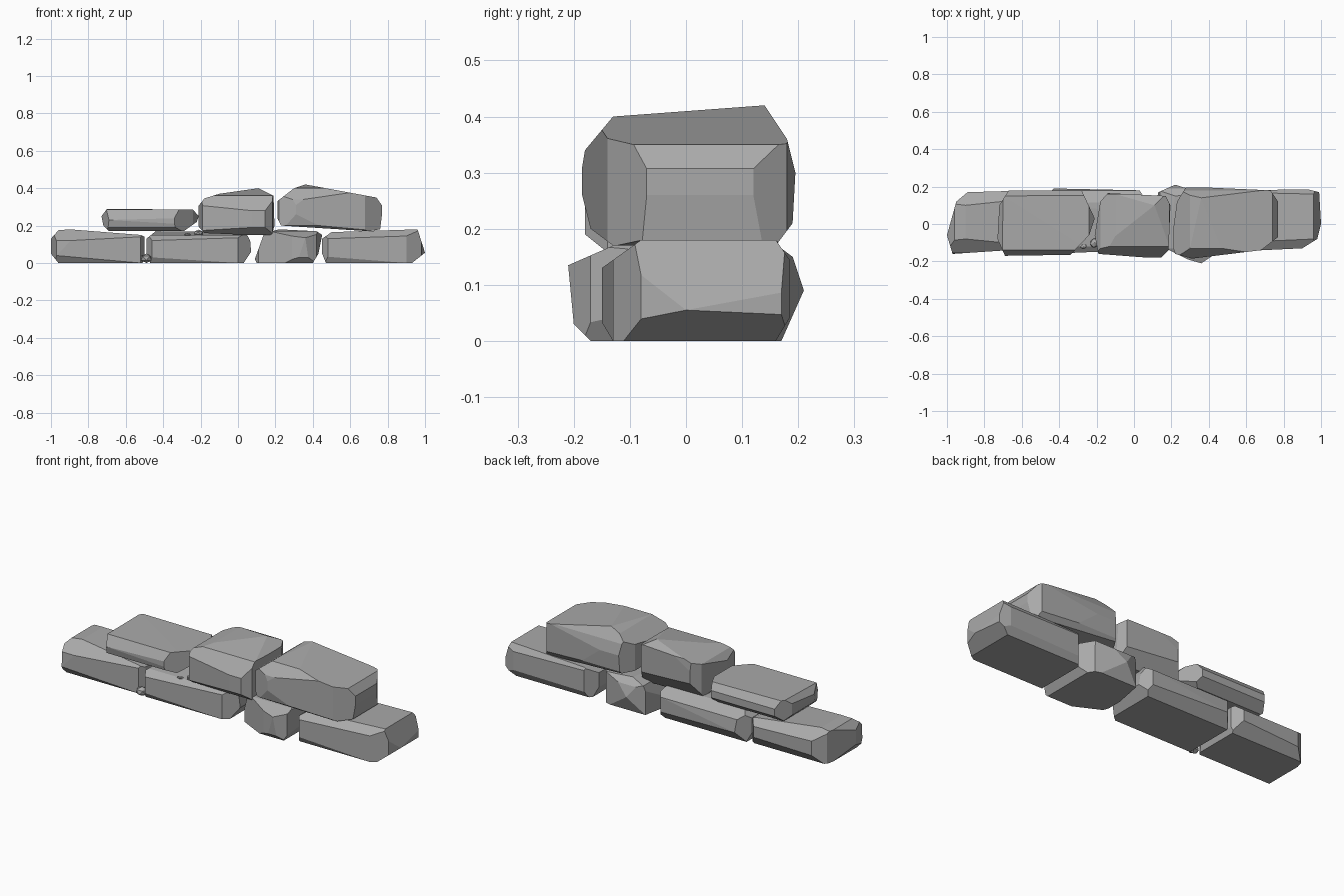
import bpy
import bmesh
from math import radians
from mathutils import Vector, Matrix

if "Cube" in bpy.data.objects:
    bpy.data.objects.remove(bpy.data.objects["Cube"], do_unlink=True)

# One grey for the whole wall
stone_grey = bpy.data.materials.new("stone grey")
stone_grey.use_nodes = True
grey = (.4, .4, .4, 1)
stone_grey.diffuse_color = grey
stone_grey.node_tree.nodes["Principled BSDF"].inputs["Base Color"].default_value = grey


def finish(name, bm):
    """Turn a bmesh into a flat shaded grey object."""
    bmesh.ops.recalc_face_normals(bm, faces=bm.faces)
    mesh = bpy.data.meshes.new(name)
    bm.to_mesh(mesh)
    bm.free()
    mesh.materials.append(stone_grey)
    obj = bpy.data.objects.new(name, mesh)
    bpy.context.scene.collection.objects.link(obj)
    return obj


def chisel(bm, outline, axes):
    """Cut away everything outside a convex outline drawn on two axes."""
    u, v = axes
    centre = [sum(p[i] for p in outline) / len(outline) for i in (0, 1)]
    for a, b in zip(outline, outline[1:] + outline[:1]):
        point, normal = Vector(), Vector()
        point[u], point[v] = a
        normal[u], normal[v] = b[1] - a[1], a[0] - b[0]
        outward = normal[u] * (a[0] - centre[0]) + normal[v] * (a[1] - centre[1])
        if outward < 0:
            normal.negate()
        cut = bmesh.ops.bisect_plane(
            bm, geom=bm.verts[:] + bm.edges[:] + bm.faces[:], dist=.0001,
            plane_co=point, plane_no=normal.normalized(), clear_outer=True)
        rim = [e for e in cut["geom_cut"] if isinstance(e, bmesh.types.BMEdge)]
        open_rim = [e for e in rim if e.is_valid and e.is_boundary]
        if open_rim:
            bmesh.ops.holes_fill(bm, edges=open_rim, sides=0)


def stone(name, front, plan, side):
    """Carve a block to its front (x, z), plan (x, y) and side (y, z) outlines."""
    bm = bmesh.new()
    bmesh.ops.create_cube(bm, size=4)
    chisel(bm, front, (0, 2))
    chisel(bm, plan, (0, 1))
    chisel(bm, side, (1, 2))
    bmesh.ops.remove_doubles(bm, verts=bm.verts, dist=.002)
    return finish(name, bm)


def pebble(name, place, size, turn):
    """Small angular chip of stone."""
    bm = bmesh.new()
    bmesh.ops.create_icosphere(bm, subdivisions=1, radius=1)
    shape = (Matrix.Translation(place) @ Matrix.Rotation(radians(turn), 4, "Z")
             @ Matrix.Diagonal((*size, 1)))
    bmesh.ops.transform(bm, matrix=shape, verts=bm.verts)
    return finish(name, bm)


# Lower course
stone("lower_right_end_stone",
      front=[(-1, .05), (-.96, 0), (-.51, 0), (-.5, .03), (-.5, .14),
             (-.52, .15), (-.9, .18), (-.96, .175), (-1, .13)],
      plan=[(-1, -.06), (-.97, -.16), (-.52, -.13), (-.49, -.08), (-.49, .12),
            (-.54, .18), (-.89, .17), (-.95, .12)],
      side=[(-.13, 0), (-.16, .04), (-.155, .12), (-.08, .18), (.1, .18),
            (.18, .12), (.18, .06), (.13, 0)])

stone("lower_right_inner_stone",
      front=[(-.49, .05), (-.47, 0), (.03, 0), (.07, .06), (.065, .12),
             (.04, .165), (-.44, .17), (-.49, .13)],
      plan=[(-.49, -.1), (-.46, -.16), (0, -.14), (.07, -.08), (.07, .12),
            (.03, .18), (-.43, .19), (-.49, .12)],
      side=[(-.14, 0), (-.16, .03), (-.16, .12), (-.12, .15), (.11, .17),
            (.18, .13), (.19, .06), (.14, 0)])

stone("lower_left_inner_stone",
      front=[(.09, .02), (.1, 0), (.4, 0), (.43, .05), (.45, .15),
             (.42, .17), (.22, .18), (.14, .16)],
      plan=[(.09, -.04), (.11, -.1), (.29, -.19), (.36, -.21), (.42, -.17),
            (.45, .05), (.38, .16), (.22, .21), (.13, .17)],
      side=[(-.17, 0), (-.2, .03), (-.21, .135), (-.13, .17), (.15, .18),
            (.19, .15), (.21, .09), (.17, 0)])

stone("lower_left_end_stone",
      front=[(.45, .05), (.47, 0), (.93, 0), (1, .055), (.96, .18),
             (.5, .165), (.45, .13)],
      plan=[(.45, -.11), (.48, -.15), (.9, -.13), (.98, -.08), (1, 0),
            (.99, .17), (.93, .185), (.5, .18), (.45, .12)],
      side=[(-.13, 0), (-.16, .05), (-.15, .13), (-.08, .18), (.16, .18),
            (.195, .13), (.19, .05), (.16, 0)])

# Upper course
stone("upper_right_stone",
      front=[(-.72, .2), (-.69, .17), (-.29, .17), (-.22, .22), (-.21, .25),
             (-.24, .285), (-.7, .29), (-.73, .25)],
      plan=[(-.73, -.08), (-.69, -.17), (-.34, -.165), (-.24, -.06), (-.21, .03),
            (-.28, .18), (-.67, .18), (-.72, .1)],
      side=[(-.12, .17), (-.16, .19), (-.17, .23), (-.14, .285), (.15, .29),
            (.18, .25), (.18, .21), (.13, .17)])

stone("upper_middle_stone",
      front=[(-.215, .2), (-.18, .16), (.18, .145), (.195, .2), (.19, .36),
             (.11, .4), (-.1, .37), (-.18, .345), (-.215, .3)],
      plan=[(-.21, -.06), (-.19, -.16), (.14, -.185), (.185, -.14), (.195, .1),
            (.17, .15), (-.14, .165), (-.18, .12)],
      side=[(-.13, .15), (-.18, .19), (-.18, .28), (-.12, .36), (.1, .4),
            (.16, .37), (.17, .25), (.1, .15)])

stone("upper_left_stone",
      front=[(.21, .24), (.23, .2), (.7, .17), (.76, .18), (.775, .3),
             (.74, .35), (.36, .42), (.3, .4), (.21, .33)],
      plan=[(.2, -.1), (.22, -.16), (.31, -.185), (.68, -.14), (.77, -.07),
            (.77, .12), (.73, .18), (.28, .2), (.23, .12)],
      side=[(-.13, .17), (-.17, .2), (-.19, .28), (-.18, .34), (-.13, .4),
            (.14, .42), (.18, .36), (.195, .3), (.19, .21), (.16, .17)])

# Loose chips in the joints
pebble("ground_pebble", (-.49, -.14, .025), (.035, .03, .025), 20)
pebble("ledge_pebble", (-.21, -.1, .16), (.03, .025, .018), 50)
pebble("ledge_chip", (-.27, -.12, .152), (.02, .012, .008), 10)
